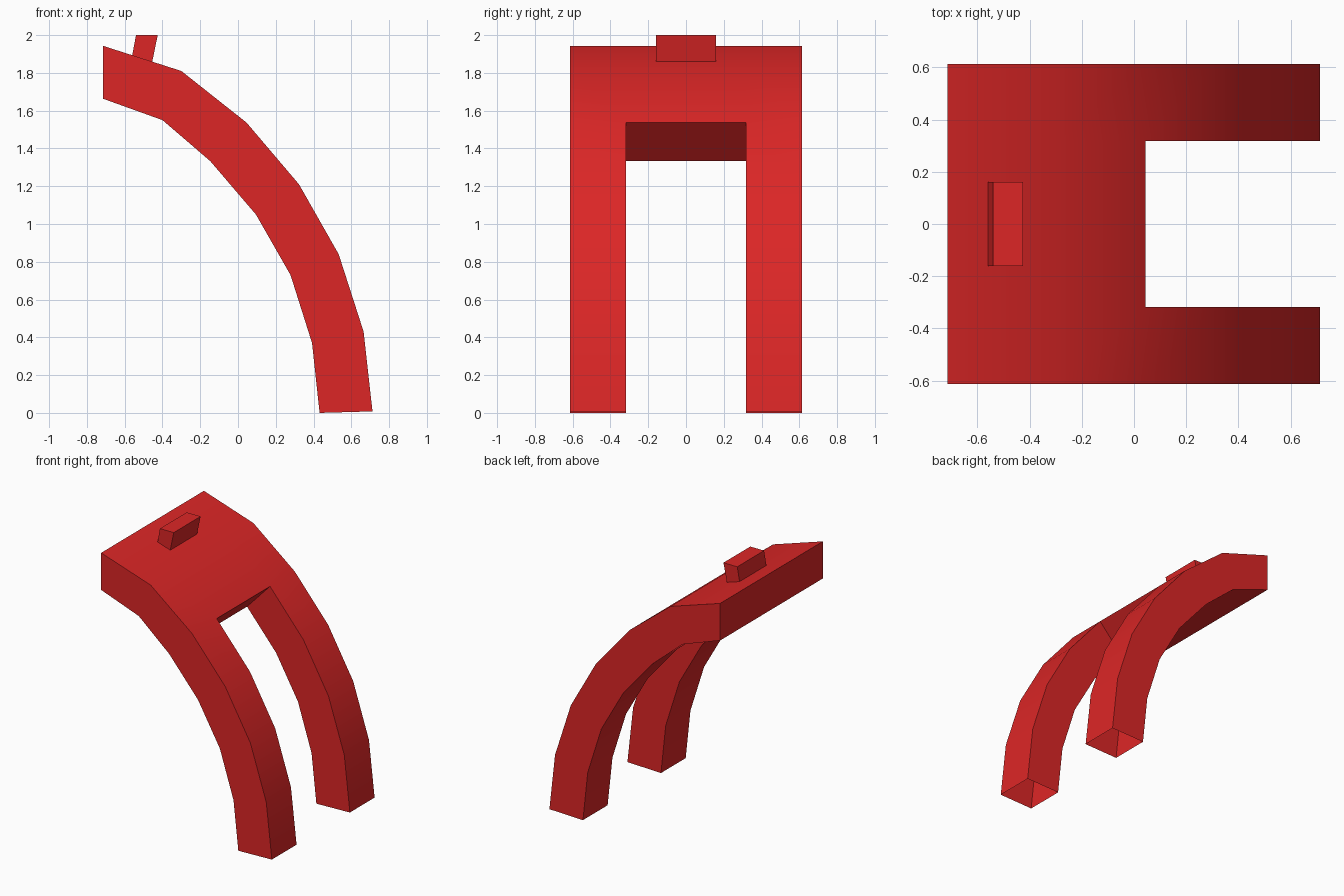
import bpy, bmesh, math

cube = bpy.data.objects.get("Cube")
if cube:
    bpy.data.objects.remove(cube, do_unlink=True)

red = bpy.data.materials.new("red")
red.use_nodes = True
red.diffuse_color = (0.716, 0.0194, 0.0194, 1)
red.node_tree.nodes["Principled BSDF"].inputs["Base Color"].default_value = red.diffuse_color


def finish(name, bm):
    bmesh.ops.recalc_face_normals(bm, faces=bm.faces)
    mesh = bpy.data.meshes.new(name)
    bm.to_mesh(mesh)
    bm.free()
    mesh.materials.append(red)
    obj = bpy.data.objects.new(name, mesh)
    bpy.context.collection.objects.link(obj)
    bpy.ops.object.select_all(action='DESELECT')
    obj.select_set(True)
    bpy.context.view_layer.objects.active = obj
    bpy.ops.object.shade_smooth_by_angle(angle=math.radians(30))
    return obj


# Curved deck that splits into two legs: outer and inner arc in x, z
outer = [(-0.714, 1.943), (-0.30, 1.81), (0.045, 1.537), (0.323, 1.21),
         (0.533, 0.84), (0.665, 0.43), (0.712, 0.008)]
inner = [(-0.714, 1.663), (-0.40, 1.55), (-0.147, 1.333), (0.095, 1.05),
         (0.278, 0.73), (0.392, 0.37), (0.432, 0.0)]
stations = (-0.613, -0.318, 0.318, 0.613)
SPLIT = 2  # section where the legs begin

bm = bmesh.new()
rows = [[[bm.verts.new((x, y, z)) for y in stations] for x, z in pair]
        for pair in zip(outer, inner)]

for i, (a, b) in enumerate(zip(rows, rows[1:])):
    # top and underside strips, leaving the gap between the legs
    for j in ((0, 1, 2) if i < SPLIT else (0, 2)):
        for s in (0, 1):
            bm.faces.new((a[s][j], a[s][j + 1], b[s][j + 1], b[s][j]))
    # side walls
    for j in ((0, 3) if i < SPLIT else (0, 1, 2, 3)):
        bm.faces.new((a[0][j], b[0][j], b[1][j], a[1][j]))

# upper end cap and the wall at the head of the gap; the feet stay open
top, bottom = rows[0]
for j in range(3):
    bm.faces.new((top[j], top[j + 1], bottom[j + 1], bottom[j]))
top, bottom = rows[SPLIT]
bm.faces.new((top[1], top[2], bottom[2], bottom[1]))
finish("curved_legs", bm)

# Small leaning tab on top of the deck
bm = bmesh.new()
tab = [(-0.566, 1.86), (-0.54, 2.0), (-0.425, 2.0), (-0.457, 1.845)]
ends = [[bm.verts.new((x, y, z)) for x, z in tab] for y in (-0.16, 0.16)]
for end in ends:
    bm.faces.new(end)
for k in range(4):
    n = (k + 1) % 4
    bm.faces.new((ends[0][k], ends[0][n], ends[1][n], ends[1][k]))
finish("top_tab", bm)
